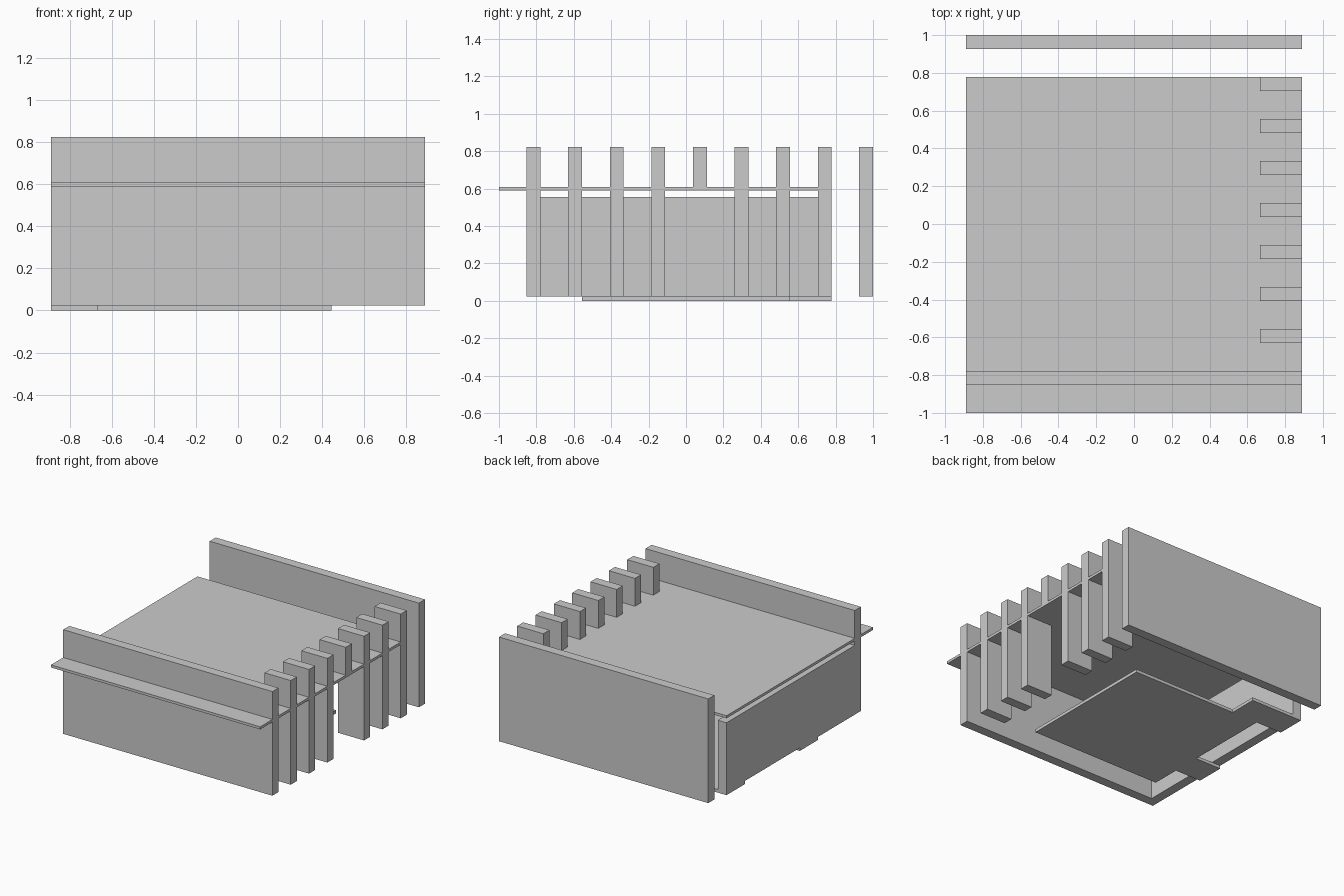
import bpy, bmesh

if "Cube" in bpy.data.objects:
    bpy.data.objects.remove(bpy.data.objects["Cube"])


def box(name, x, y, z):
    """Axis-aligned box from (min, max) ranges."""
    bm = bmesh.new()
    bmesh.ops.create_cube(bm, size=1)
    for v in bm.verts:
        v.co = [sum(r) / 2 + c * (r[1] - r[0]) for r, c in zip((x, y, z), v.co)]
    return finish(name, bm)


def slab(name, outline, z0, z1):
    """Flat plate extruded from an outline."""
    bm = bmesh.new()
    face = bm.faces.new([bm.verts.new((px, py, z0)) for px, py in outline])
    ext = bmesh.ops.extrude_face_region(bm, geom=[face])
    for v in ext["geom"]:
        if isinstance(v, bmesh.types.BMVert):
            v.co.z = z1
    bmesh.ops.recalc_face_normals(bm, faces=bm.faces)
    return finish(name, bm)


def finish(name, bm):
    mesh = bpy.data.meshes.new(name)
    bm.to_mesh(mesh)
    bm.free()
    obj = bpy.data.objects.new(name, mesh)
    bpy.context.collection.objects.link(obj)
    return obj


W = 0.889            # half width
T = 0.074            # wall thickness
FLOOR, TOP = 0.024, 0.824
ROOF = (0.59, 0.61)

# Long walls and lower left wall
box("front_wall", (-W, W), (-0.852, -0.778), (FLOOR, TOP))
box("back_wall", (-W, W), (1 - T, 1), (FLOOR, TOP))
box("left_wall", (-W, -W + T), (-0.778, 0.778), (FLOOR, 0.556))

# Thin roof overhanging the front
box("roof", (-W, W), (-1, 0.778), ROOF)

# Row of right-hand fins; the middle one is cut short above the doorway
for i in range(7):
    y = -0.63 + i * 0.2225
    bottom = ROOF[1] if i == 3 else FLOOR
    box(f"right_fin_{i + 1}", (0.667, W), (y, y + T), (bottom, TOP))

# Floor plate with two tabs reaching the left wall
slab("floor", [(-0.667, -0.556), (0.444, -0.556), (0.444, 0.556), (-0.444, 0.556),
               (-0.444, 0.778), (-W, 0.778), (-W, 0.556), (-0.667, 0.556),
               (-0.667, -0.111), (-W, -0.111), (-W, -0.333), (-0.667, -0.333)],
     0, FLOOR)
